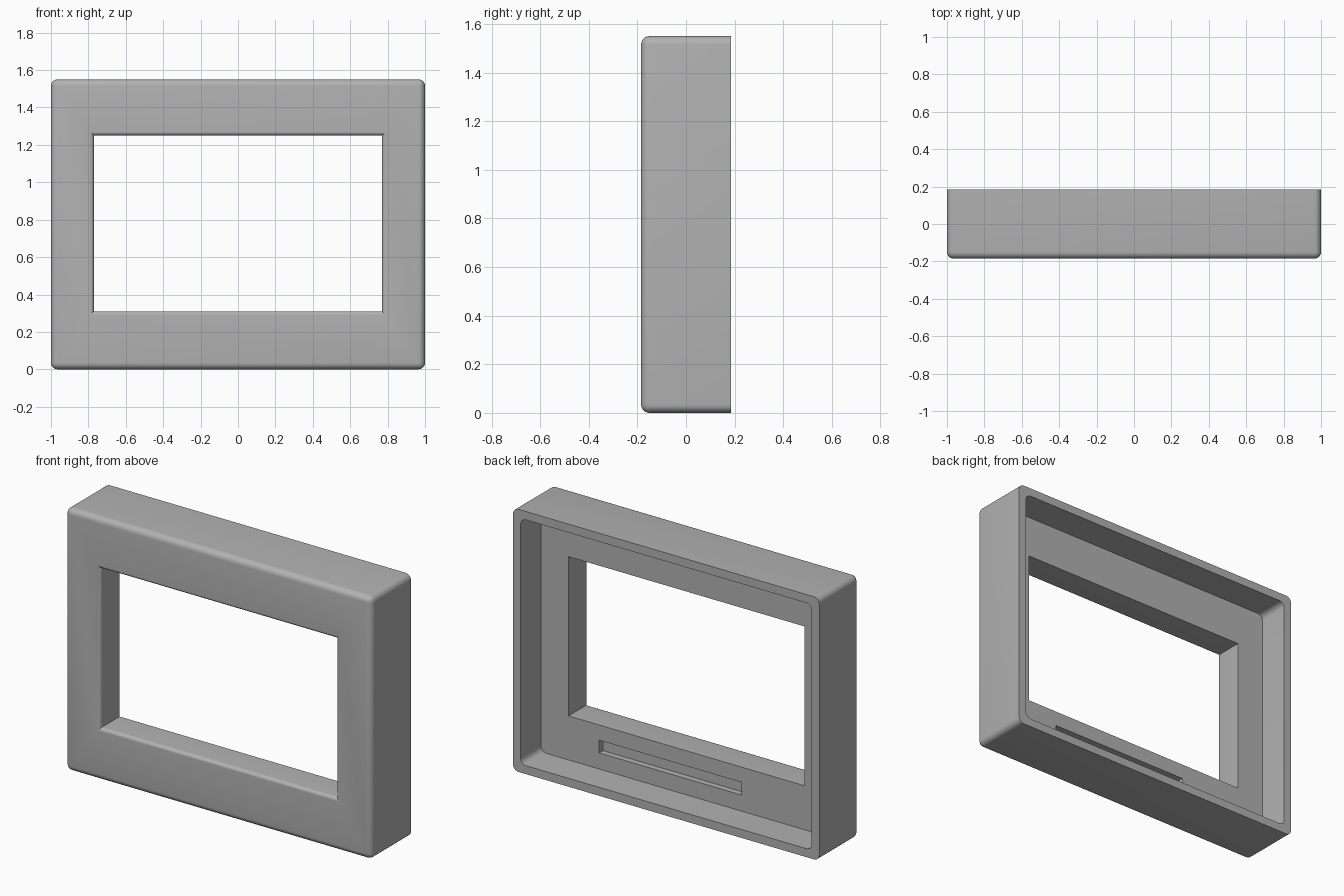
import bpy, bmesh, math
from mathutils import Vector

old = bpy.data.objects.get("Cube")
if old:
    bpy.data.objects.remove(old, do_unlink=True)

WIDTH, HEIGHT, DEPTH = 2.0, 1.55, 0.37
FRONT, BACK = -DEPTH / 2, DEPTH / 2
WALL, FLOOR_Y, ROUND = 0.05, -0.005, 0.035

grey = bpy.data.materials.new("plain grey")
grey.use_nodes = True
colour = (0.445, 0.445, 0.445, 1)
grey.diffuse_color = colour
grey.node_tree.nodes["Principled BSDF"].inputs["Base Color"].default_value = colour


def finish(name, bm):
    bmesh.ops.recalc_face_normals(bm, faces=bm.faces)
    mesh = bpy.data.meshes.new(name)
    bm.to_mesh(mesh)
    bm.free()
    mesh.materials.append(grey)
    obj = bpy.data.objects.new(name, mesh)
    bpy.context.collection.objects.link(obj)
    return obj


def block(name, lo, hi, radius=0, round_front=False):
    """Box with rounded depth-wise edges and, if asked, a rounded front rim."""
    lo, hi = Vector(lo), Vector(hi)
    bm = bmesh.new()
    bmesh.ops.create_cube(bm, size=1)
    for v in bm.verts:
        v.co = (lo + hi) / 2 + v.co * (hi - lo)
    if radius:
        edges = []
        for e in bm.edges:
            a, b = (v.co.y for v in e.verts)
            if abs(a - b) > 1e-4 or (round_front and max(a, b) < lo.y + 1e-4):
                edges.append(e)
        bmesh.ops.bevel(bm, geom=edges, offset=radius, segments=6,
                        profile=0.5, affect='EDGES', clamp_overlap=True)
    return finish(name, bm)


def flared_window(name, x, z0, z1, flare, steps=6):
    """Rectangular opening whose front rim opens out in a quarter round."""
    bm = bmesh.new()
    arc = [math.radians(90 * i / steps) for i in range(steps + 1)]
    sections = [(BACK, 0)]
    sections += [(FRONT + flare * (1 - math.sin(a)), flare * (1 - math.cos(a))) for a in arc]
    sections.append((FRONT - 0.05, flare))
    rings = []
    for y, g in sections:
        corners = ((-x - g, z0 - g), (x + g, z0 - g), (x + g, z1 + g), (-x - g, z1 + g))
        rings.append([bm.verts.new((cx, y, cz)) for cx, cz in corners])
    for r, s in zip(rings, rings[1:]):
        for i in range(4):
            j = (i + 1) % 4
            bm.faces.new((r[i], r[j], s[j], s[i]))
    bm.faces.new(rings[0])
    bm.faces.new(rings[-1])
    return finish(name, bm)


# Outer shell with rounded corners and front rim
frame = block("display_frame", (-WIDTH / 2, FRONT, 0), (WIDTH / 2, BACK, HEIGHT),
              ROUND, round_front=True)

# Rear cavity, window opening and shallow slot in the cavity floor
cutters = [
    block("cavity_cutter", (-WIDTH / 2 + WALL, FLOOR_Y, WALL),
          (WIDTH / 2 - WALL, BACK + 0.1, HEIGHT - WALL), ROUND),
    flared_window("window_cutter", 0.77, 0.31, 1.25, 0.022),
    block("slot_cutter", (-0.36, FLOOR_Y - 0.036, 0.145), (0.57, 0.05, 0.22)),
]
bpy.context.view_layer.objects.active = frame
for cutter in cutters:
    mod = frame.modifiers.new(cutter.name, 'BOOLEAN')
    mod.operation = 'DIFFERENCE'
    mod.solver = 'EXACT'
    mod.object = cutter
    bpy.ops.object.modifier_apply(modifier=mod.name)
for cutter in cutters:
    bpy.data.objects.remove(cutter, do_unlink=True)

# Smooth rounds, crisp corners
bpy.ops.object.select_all(action='DESELECT')
frame.select_set(True)
bpy.ops.object.shade_smooth_by_angle(angle=math.radians(30))
